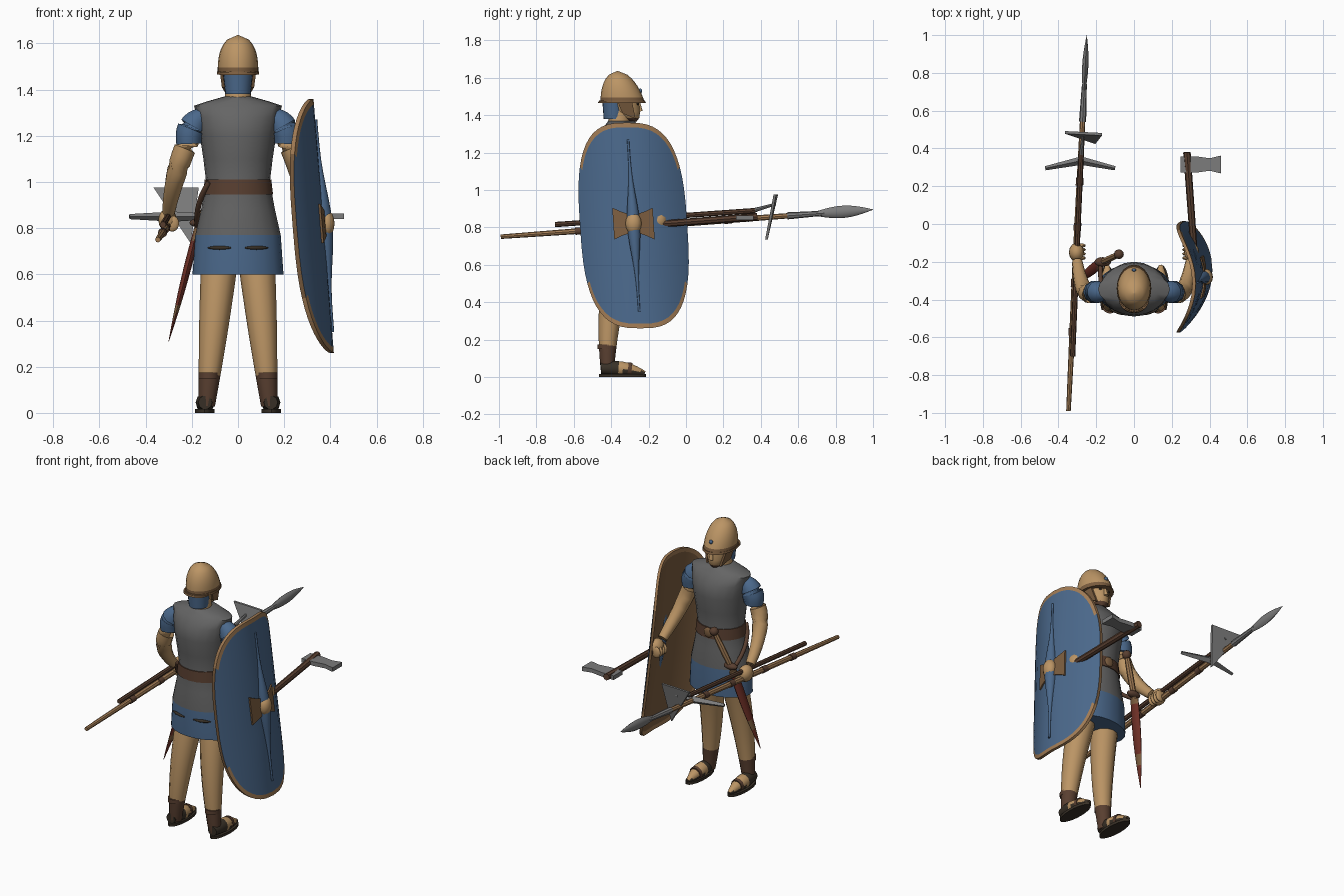
import bpy, bmesh, math
from mathutils import Vector

if "Cube" in bpy.data.objects:
    bpy.data.objects.remove(bpy.data.objects["Cube"], do_unlink=True)

COLOURS = {
    "tan": (0.5, 0.3, 0.13), "blue": (0.07, 0.14, 0.26), "grey": (0.13, 0.13, 0.13),
    "brown": (0.1, 0.05, 0.03), "dark_leather": (0.04, 0.03, 0.02), "bronze": (0.2, 0.11, 0.05),
    "red": (0.16, 0.03, 0.02), "wood": (0.36, 0.2, 0.09), "steel": (0.2, 0.2, 0.2),
}
MATERIALS = {}
for label, rgb in COLOURS.items():
    material = bpy.data.materials.new(label)
    material.use_nodes = True
    material.diffuse_color = (*rgb, 1)
    shader = material.node_tree.nodes["Principled BSDF"]
    shader.inputs["Base Color"].default_value = (*rgb, 1)
    MATERIALS[label] = material


def finish(name, bm, colours, rule=None):
    """Make an object; rule(face centre, normal) picks an index into colours."""
    bmesh.ops.recalc_face_normals(bm, faces=bm.faces)
    for face in bm.faces:
        if rule:
            face.material_index = int(rule(face.calc_center_median(), face.normal))
    mesh = bpy.data.meshes.new(name)
    bm.to_mesh(mesh)
    bm.free()
    for colour in colours:
        mesh.materials.append(MATERIALS[colour])
    ob = bpy.data.objects.new(name, mesh)
    bpy.context.collection.objects.link(ob)
    bpy.ops.object.select_all(action="DESELECT")
    ob.select_set(True)
    bpy.context.view_layer.objects.active = ob
    bpy.ops.object.shade_smooth_by_angle(angle=math.radians(40))


def skin(name, rings, colours, rule=None):
    """Join rings of points into a closed surface."""
    bm = bmesh.new()
    rings = [[bm.verts.new(point) for point in ring] for ring in rings]
    for low, high in zip(rings, rings[1:]):
        for i in range(len(low)):
            bm.faces.new((low[i - 1], low[i], high[i], high[i - 1]))
    bm.faces.new(rings[0])
    bm.faces.new(rings[-1])
    finish(name, bm, colours, rule)


def circle(sides):
    turns = [math.tau * i / sides for i in range(sides)]
    return [(math.cos(turn), math.sin(turn)) for turn in turns]


def loft(name, sections, colours, rule=None, x=0, sides=20):
    """Stack ellipses given as (y, z, half width, half depth)."""
    skin(name, [[(x + width * c, y + depth * s, z) for c, s in circle(sides)]
                for y, z, width, depth in sections], colours, rule)


def limb(name, start, end, radii, colours, rule=None, bulge=0, peak=1, bend=(0, 0, 0),
         sides=10, flat=1, steps=10):
    """Tapering tube that may bulge in the middle and bend off its axis."""
    start, end, bend, rings = Vector(start), Vector(end), Vector(bend), []
    for i in range(steps + 1):
        t = i / steps
        centre = start.lerp(end, t) + bend * 4 * t * (1 - t)
        ahead = (end - start + bend * 4 * (1 - 2 * t)).normalized()
        side = ahead.cross(Vector((0, 0, 1) if abs(ahead.z) < 0.9 else (0, 1, 0))).normalized()
        up = side.cross(ahead)
        radius = radii[0] + (radii[1] - radii[0]) * t + bulge * abs(math.sin(math.pi * t)) ** peak
        rings.append([centre + radius * (side * flat * c + up * s) for c, s in circle(sides)])
    skin(name, rings, colours, rule)


def plate(name, outline, thickness, colour):
    half = Vector(thickness) / 2
    skin(name, [[Vector(point) + half * side for point in outline] for side in (-1, 1)], [colour])


def mirrored(points):
    """Close a half outline by reflecting its second coordinate."""
    return points + [(a, -b) for a, b in reversed(points)]


def ball(name, centre, size, colour):
    bm = bmesh.new()
    bmesh.ops.create_uvsphere(bm, u_segments=12, v_segments=8, radius=1)
    for vert in bm.verts:
        vert.co = [middle + unit * half for middle, unit, half in zip(centre, vert.co, size)]
    finish(name, bm, [colour])


# Tunic and belt
BODY_Y = -0.345
loft("tunic", [(BODY_Y, z, width, depth) for z, width, depth in (
    (0.6, 0.197, 0.135), (0.77, 0.185, 0.138), (0.88, 0.16, 0.13), (1, 0.138, 0.12),
    (1.1, 0.15, 0.13), (1.2, 0.165, 0.145), (1.28, 0.178, 0.138), (1.33, 0.19, 0.1),
    (1.35, 0.13, 0.085), (1.37, 0.06, 0.07))], ["grey", "blue"], lambda c, n: c.z < 0.77)
loft("belt", [(BODY_Y, 0.945, 0.152, 0.13), (BODY_Y, 1.01, 0.144, 0.127)], ["brown"])
ball("belt_buckle", (0, BODY_Y + 0.128, 0.98), (0.03, 0.01, 0.03), "bronze")

# Neck, head and face
loft("neck", [(-0.36, 1.33, 0.06, 0.06), (-0.35, 1.47, 0.05, 0.055)], ["tan"])
loft("neck_scarf", [(-0.385, 1.38, 0.055, 0.055), (-0.385, 1.47, 0.064, 0.062)], ["blue"])
loft("head", [(-0.285, 1.365, 0.02, 0.02), (-0.3, 1.385, 0.045, 0.05), (-0.32, 1.42, 0.06, 0.075),
              (-0.335, 1.47, 0.068, 0.085), (-0.34, 1.52, 0.068, 0.085)],
     ["tan", "brown"], lambda c, n: c.z < 1.4)
limb("nose", (0, -0.255, 1.475), (0, -0.245, 1.42), (0.008, 0.014), ["tan"], steps=2)

# Domed helmet leaning to the back as it rises
DOME = [i / 8 for i in range(9)]
loft("helmet", [(-0.34 - 0.026 * t, 1.475 + 0.161 * t, 0.088 * (1.001 - t ** 2.6) ** 0.5,
                 0.117 * (1 - 0.25 * t) * (1.001 - t ** 2.6) ** 0.5) for t in DOME],
     ["tan", "bronze"], lambda c, n: c.z < 1.505)
loft("helmet_brim", [(-0.342, 1.466, 0.092, 0.127), (-0.342, 1.478, 0.09, 0.122)], ["bronze"])
loft("neck_guard", [(-0.4, 1.464, 0.08, 0.072), (-0.4, 1.474, 0.08, 0.068)], ["bronze"])
ball("brow_stud", (0, -0.244, 1.53), (0.012, 0.01, 0.012), "blue")

for sx in (-1, 1):
    ball("eye", (sx * 0.028, -0.26, 1.46), (0.01, 0.008, 0.006), "dark_leather")
    plate("cheek_guard", [(sx * 0.073, -0.37, 1.48), (sx * 0.072, -0.29, 1.48),
                          (sx * 0.045, -0.27, 1.38), (sx * 0.064, -0.34, 1.41)], (0.012, 0, 0), "bronze")
    limb("skirt_tie", (sx * 0.03, -0.48, 0.715), (sx * 0.13, -0.45, 0.715), (0.003, 0.003),
         ["dark_leather"], bulge=0.006, bend=(0, -0.004, 0))

    # Legs and sandals
    limb("leg", (sx * 0.08, -0.35, 0.66), (sx * 0.135, -0.42, 0.03), (0.08, 0.035),
         ["tan", "brown"], lambda c, n: c.z < 0.17, bulge=0.004, bend=(0, -0.02, 0), sides=12, steps=14)
    limb("foot", (sx * 0.142, -0.455, 0.045), (sx * 0.142, -0.22, 0.02), (0.03, 0.012),
         ["tan", "dark_leather"], lambda c, n: c.y < -0.36 or c.z < 0.03, bulge=0.02, bend=(0, 0, 0.01))
    loft("sole", [(-0.34, z, 0.043, 0.125) for z in (0, 0.016)], ["dark_leather"], x=sx * 0.144)
    limb("sandal_strap", (sx * 0.142, -0.31, 0.042), (sx * 0.142, -0.29, 0.04), (0.039, 0.037), ["brown"])
    loft("ankle_wrap", [(-0.427, z, 0.044, 0.047) for z in (0.15, 0.175)], ["brown"], x=sx * 0.127)

    # Sleeves, arms and hands
    limb("sleeve", (sx * 0.14, -0.36, 1.29), (sx * 0.212, -0.36, 1.165), (0.035, 0.055),
         ["blue"], bulge=0.015, bend=(sx * 0.02, 0, 0.015))
    limb("arm", (sx * 0.205, -0.36, 1.2), (sx * 0.3, -0.2, 0.87), (0.047, 0.028),
         ["tan"], bulge=0.007, bend=(sx * 0.01, -0.07, 0.015))
    ball("hand", (sx * 0.305, -0.15, 0.835), (0.04, 0.05, 0.05), "tan")
    for k in range(4):
        ball("finger", (sx * 0.285, -0.18 + 0.022 * k, 0.82), (0.03, 0.012, 0.035), "tan")


# Curved shield, bent towards the body and tilted
def on_shield(across, up, lift=0):
    bow = 0.115 * (across / 0.285) ** 2
    return Vector((0.362 - 0.08 * up - bow + lift, -0.28 + across - 0.065 * up, 0.81 + up))


def shield_ring(size, lift):
    soften = lambda v: math.copysign(abs(v) ** 0.68, v)
    return [on_shield(0.287 * size * soften(c), 0.55 * size * soften(s), lift) for c, s in circle(56)]


def shield_colour(c, n):
    up = c.z - 0.81
    across = c.y + 0.28 + 0.065 * up
    if abs(up) > 0.3 and (abs(across) / 0.287) ** 3 + (abs(up) / 0.55) ** 3 > 0.88:
        return 2
    return n.x < 0.2


SIZES = (0.08, 0.35, 0.65, 0.85, 0.955, 1)
skin("shield", [shield_ring(size, -0.009) for size in SIZES]
     + [shield_ring(size, 0.009) for size in reversed(SIZES)], ["blue", "bronze", "wood"], shield_colour)
limb("shield_spine", on_shield(0, -0.46, 0.012), on_shield(0, 0.46, 0.012), (0.006, 0.006),
     ["blue"], bulge=0.03, peak=4, steps=16)
ball("shield_boss", on_shield(0, 0.01, 0.022), (0.035, 0.043, 0.058), "tan")
for sy in (-1, 1):
    plate("boss_wing", [on_shield(sy * across, up + 0.01, 0.015) for across, up in mirrored(
        [(0.02, 0.05), (0.065, 0.065), (0.108, 0.085)])], (0.009, 0, 0), "bronze")

# Long spear
BUTT, POINT = Vector((-0.347, -0.99, 0.75)), Vector((-0.25, 1, 0.895))
limb("spear_shaft", BUTT, BUTT.lerp(POINT, 0.79), (0.012, 0.014), ["wood"], bulge=0.004, sides=8)
limb("spear_socket", BUTT.lerp(POINT, 0.77), BUTT.lerp(POINT, 0.87), (0.019, 0.013), ["steel"], sides=8)
limb("spear_blade", BUTT.lerp(POINT, 0.85), POINT, (0.014, 0.001), ["steel"], bulge=0.025, sides=8, flat=0.5)
for t in (0.2, 0.33, 0.48, 0.6):
    limb("spear_binding", BUTT.lerp(POINT, t), BUTT.lerp(POINT, t + 0.02), (0.02, 0.02), ["brown"], steps=1)

# Second pole with a triangular blade and a cross blade
limb("pole", (-0.325, -0.7, 0.815), (-0.28, 0.37, 0.89), (0.014, 0.014), ["brown"], sides=8)
limb("blade_tang", (-0.28, 0.36, 0.89), (-0.27, 0.48, 0.925), (0.012, 0.007), ["steel"], sides=8)
plate("triangle_blade", [(-0.365, 0.485, 0.975), (-0.17, 0.475, 0.975), (-0.205, 0.43, 0.735)],
      (0, 0.014, 0), "steel")
for sx in (-1, 1):
    limb("cross_blade", (-0.28, 0.335, 0.85), (-0.285 + sx * 0.185, 0.295, 0.85), (0.022, 0.011),
         ["steel"], sides=4, steps=4)

# Axe in the left hand
limb("axe_handle", (0.325, -0.24, 0.81), (0.28, 0.38, 0.857), (0.018, 0.02), ["brown"], sides=8)
plate("axe_head", [(x, 0.315 + y, 0.852) for x, y in mirrored(
    [(0.245, 0.043), (0.33, 0.043), (0.4, 0.033), (0.46, 0.047)])], (0, 0, 0.025), "steel")

# Sword in its sheath at the right hip
HILT, THROAT, TIP = Vector((-0.08, -0.16, 1.03)), Vector((-0.175, -0.205, 0.8)), Vector((-0.3, -0.3, 0.31))
limb("sheath", THROAT, TIP, (0.03, 0.002), ["red", "bronze"],
     lambda c, n: c.z > 0.76 or abs(c.z - 0.45) < 0.03, bulge=0.014, sides=8, flat=0.5, steps=16)
limb("sword_grip", HILT, THROAT, (0.014, 0.014), ["wood"], bulge=0.004, sides=8)
ball("sword_guard", THROAT.lerp(HILT, 0.1), (0.045, 0.025, 0.02), "brown")
ball("sword_pommel", HILT, (0.026, 0.026, 0.026), "brown")
limb("sword_strap", (-0.125, -0.41, 1), THROAT, (0.012, 0.012), ["brown"], bend=(-0.02, -0.03, 0))
